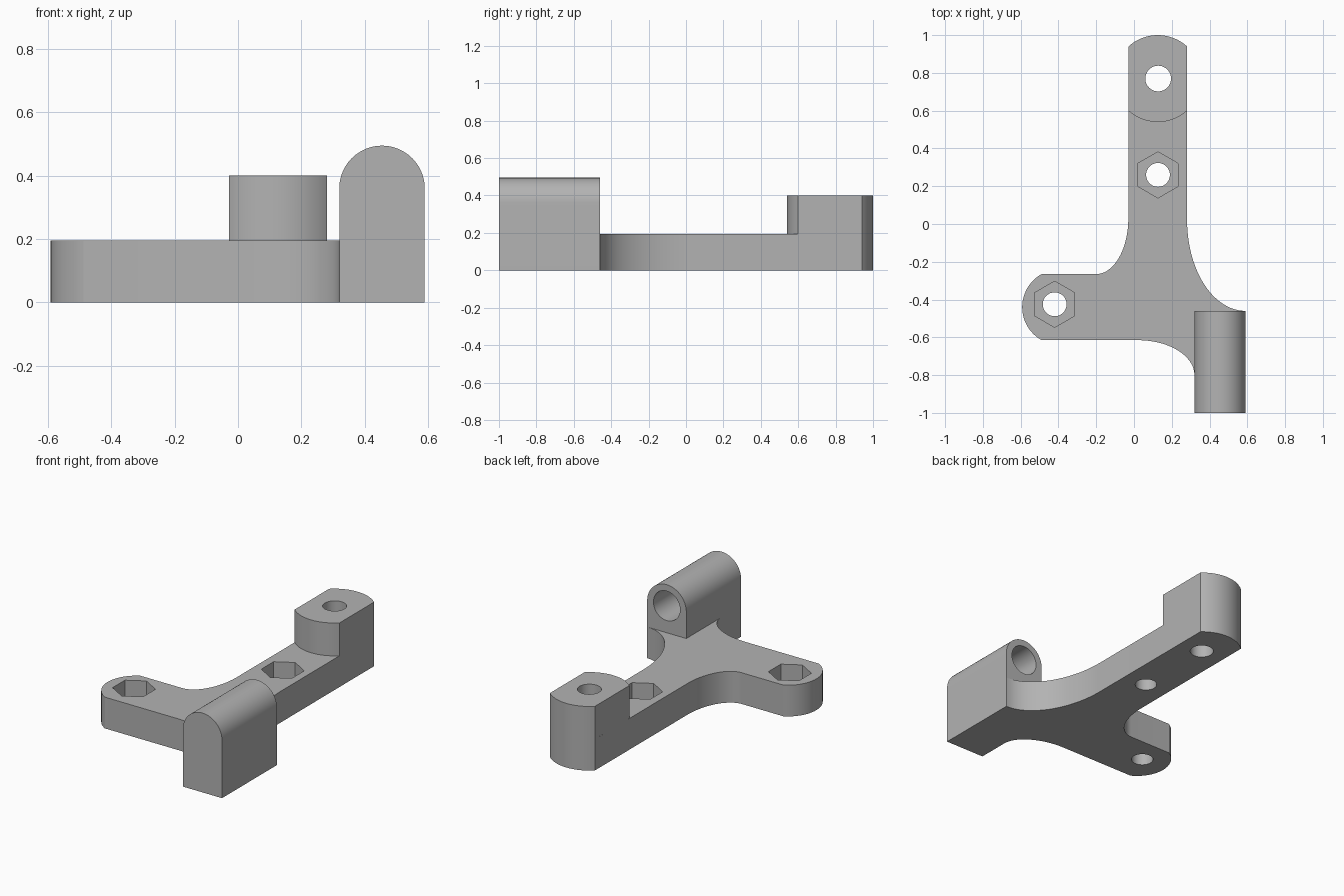
import bpy, bmesh, math
from mathutils import Vector

if "Cube" in bpy.data.objects:
    bpy.data.objects.remove(bpy.data.objects["Cube"])

# Single plain grey
grey = bpy.data.materials.new("plain_grey")
grey.use_nodes = True
colour = (0.45, 0.45, 0.45, 1)
grey.diffuse_color = colour
grey.node_tree.nodes["Principled BSDF"].inputs["Base Color"].default_value = colour


def arc(cx, cy, rx, ry, start, end, n=24):
    """Points on an elliptical arc, angles in degrees."""
    angles = [math.radians(start + (end - start) * i / n) for i in range(n + 1)]
    return [(cx + rx * math.cos(a), cy + ry * math.sin(a)) for a in angles]


def circle(cx, cy, r, n=48, turn=0):
    return arc(cx, cy, r, r, turn, turn + 360, n)[:-1]


def prism(name, outline, low, high, along="z"):
    """Extrude a closed outline along z or y."""
    def place(p, w):
        return Vector((p[0], p[1], w)) if along == "z" else Vector((p[0], w, p[1]))
    bm = bmesh.new()
    face = bm.faces.new([bm.verts.new(place(p, low)) for p in outline])
    top = bmesh.ops.extrude_face_region(bm, geom=[face])["geom"]
    moved = [v for v in top if isinstance(v, bmesh.types.BMVert)]
    offset = place((0, 0), high - low)
    bmesh.ops.translate(bm, verts=moved, vec=offset)
    bmesh.ops.recalc_face_normals(bm, faces=bm.faces)
    mesh = bpy.data.meshes.new(name)
    bm.to_mesh(mesh)
    bm.free()
    mesh.materials.append(grey)
    obj = bpy.data.objects.new(name, mesh)
    bpy.context.collection.objects.link(obj)
    return obj


def select(obj):
    bpy.ops.object.select_all(action="DESELECT")
    obj.select_set(True)
    bpy.context.view_layer.objects.active = obj


def cut(obj, *prism_args):
    """Subtract a prism from obj."""
    cutter = prism("cutter", *prism_args)
    mod = obj.modifiers.new("cut", "BOOLEAN")
    mod.operation, mod.solver, mod.object = "DIFFERENCE", "EXACT", cutter
    select(obj)
    bpy.ops.object.modifier_apply(modifier=mod.name)
    bpy.data.objects.remove(cutter)


thick = 0.195
boss_x, boss_y, boss_r = 0.126, 0.77, 0.23
half = math.degrees(math.acos(0.155 / boss_r))
cap = math.degrees(math.asin(0.175 / 0.2))

# Flat plate: long arm, short arm and flared fillets
boss_end = arc(boss_x, boss_y, boss_r, boss_r, half, 180 - half)
outline = (boss_end
           + arc(-0.2, 0.03, 0.17, 0.295, 0, -90)
           + arc(-0.392, -0.44, 0.2, 0.175 / math.sin(math.radians(cap)), 180 - cap, 180 + cap)
           + arc(0.02, -0.8, 0.3, 0.185, 90, 0)
           + [(0.32, -0.46)]
           + arc(0.59, 0.02, 0.309, 0.48, 270, 180))
plate = prism("base_plate", outline, 0, thick)

# Raised boss with rounded ends
boss = prism("end_boss", boss_end + arc(boss_x, boss_y, boss_r, boss_r, 180 + half, 360 - half),
             thick, 0.4)

# Upright barrel block with a rounded top
block = prism("barrel_block", [(0.32, 0), (0.59, 0)] + arc(0.455, 0.36, 0.135, 0.135, 0, 180, 40),
              -1, -0.46, "y")

# Bolt holes and hexagonal nut pockets
for part in (plate, boss):
    cut(part, circle(boss_x + 0.002, boss_y, 0.068), -0.1, 0.5)
for x, y in ((0.127, 0.26), (-0.42, -0.425)):
    cut(plate, circle(x, y, 0.063), -0.1, 0.5)
    cut(plate, circle(x, y, 0.122, 6, 30), 0.075, 0.5)

# Blind bore in the back of the barrel
cut(block, circle(0.455, 0.363, 0.092), -0.92, -0.3, "y")

for part in (plate, boss, block):
    select(part)
    bpy.ops.object.shade_smooth_by_angle(angle=math.radians(30))
